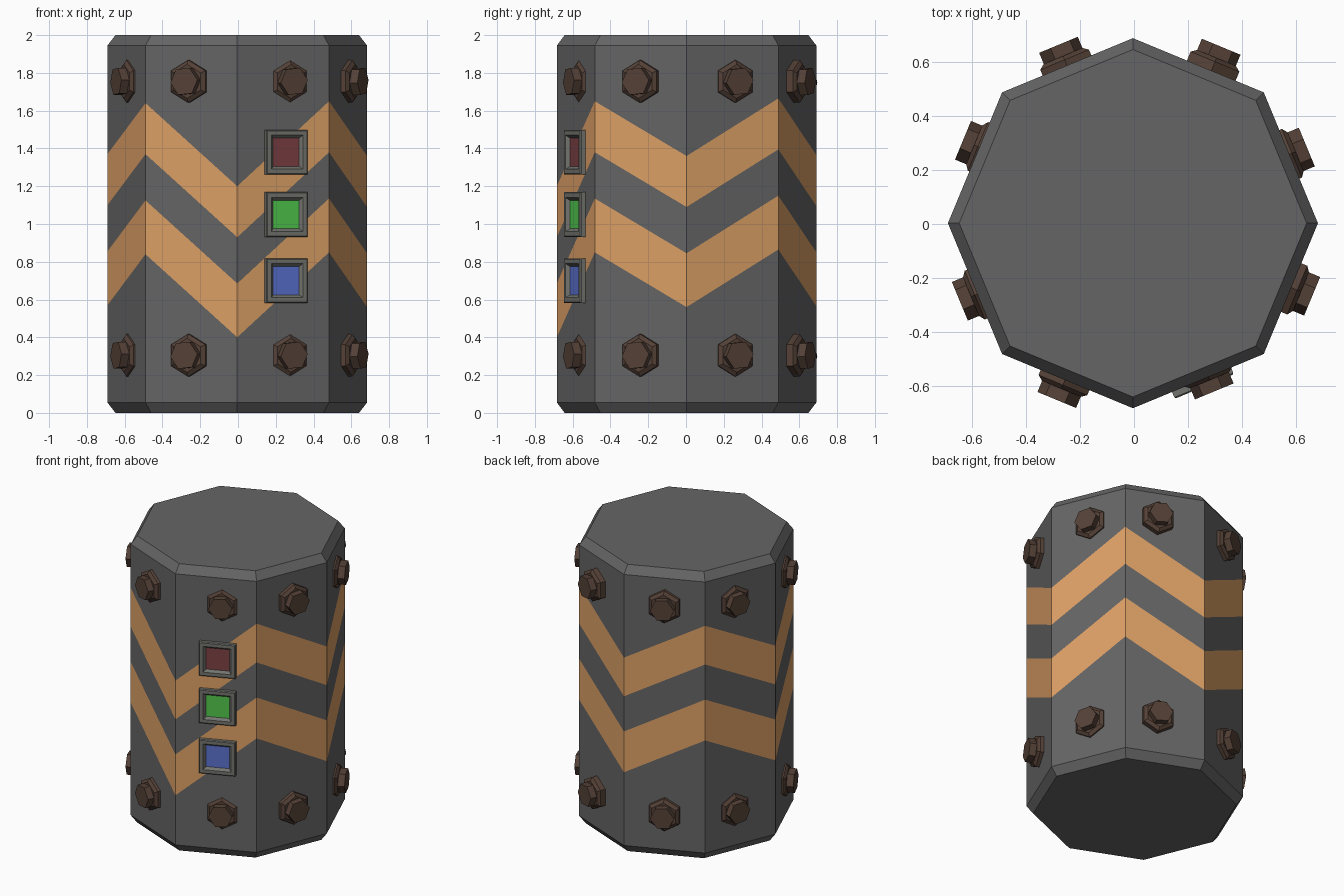
import bpy, bmesh, math
from mathutils import Matrix, Vector

if "Cube" in bpy.data.objects:
    bpy.data.objects.remove(bpy.data.objects["Cube"])

CENTRE = Vector((-0.004, 0.003, 0))
R = 0.687
APOTHEM = R * math.cos(math.pi / 8)


def material(name, rgb):
    m = bpy.data.materials.new(name)
    m.diffuse_color = (*rgb, 1)
    m.use_nodes = True
    m.node_tree.nodes["Principled BSDF"].inputs["Base Color"].default_value = m.diffuse_color
    return m


GREY = material("dark_grey", (0.13, 0.13, 0.13))
ORANGE = material("orange", (0.72, 0.35, 0.13))
BROWN = material("rusty_brown", (0.09, 0.053, 0.038))
FRAME = material("frame_grey", (0.17, 0.17, 0.155))
SCREENS = [material("blue", (0.1, 0.16, 0.6)), material("green", (0.08, 0.56, 0.07)),
           material("red", (0.2, 0.05, 0.055))]


def loft(name, rings, mats, band_mats, cap_mat=0, matrix=Matrix()):
    """Skin a list of point rings, capping both ends."""
    bm = bmesh.new()
    loops = [[bm.verts.new(p) for p in ring] for ring in rings]
    n = len(loops[0])
    for k, (a, b) in enumerate(zip(loops, loops[1:])):
        for i in range(n):
            j = (i + 1) % n
            bm.faces.new((a[i], a[j], b[j], b[i])).material_index = band_mats[k]
    bm.faces.new(loops[0][::-1])
    bm.faces.new(loops[-1]).material_index = cap_mat
    me = bpy.data.meshes.new(name)
    bm.to_mesh(me)
    bm.free()
    for m in mats:
        me.materials.append(m)
    ob = bpy.data.objects.new(name, me)
    ob.matrix_world = matrix
    bpy.context.collection.objects.link(ob)
    return ob


def ring(n, r, z, turn=0.0):
    """Regular polygon ring; z is one height or one height per corner."""
    zs = z if isinstance(z, list) else [z] * n
    return [(r * math.cos(turn + math.tau * i / n), r * math.sin(turn + math.tau * i / n), zs[i])
            for i in range(n)]


def on_side(angle, along, z):
    """Frame on a body side: local x along the side, y up, z outward."""
    out = Vector((math.cos(angle), math.sin(angle), 0))
    tan = Vector((-out.y, out.x, 0))
    pos = CENTRE + out * APOTHEM + tan * along + Vector((0, 0, z))
    m = Matrix((tan, (0, 0, 1), out)).transposed().to_4x4()
    m.translation = pos
    return m


# Octagonal body with two zigzag stripes (lower edge height at each corner)
zig = [0.56, 0.865, 0.565, 0.84, 0.57, 0.84, 0.40, 0.85]
stripe = [[z + d for z in zig] for d in (0, 0.285, 0.53, 0.80)]
body = [ring(8, R - 0.042, 0), ring(8, R, 0.055)] + [ring(8, R, s) for s in stripe]
body += [ring(8, R, 1.945), ring(8, R - 0.042, 2)]
loft("barrel_body", body, [GREY, ORANGE], [0, 0, 1, 0, 1, 0, 0],
     matrix=Matrix.Translation(CENTRE))

# Two rows of hex bolts: (sideways offset, protrusion) for each side
bolts = [(0.014, 0.07), (-0.052, 0.096), (0.002, 0.083), (-0.043, 0.066),
         (0.022, 0.07), (-0.01, 0.08), (0.04, 0.058), (0.004, 0.084)]
for row, z in (("lower", 0.305), ("upper", 1.755)):
    for i, (along, h) in enumerate(bolts):
        m = on_side(math.radians(22.5 + 45 * i), along, z)
        up = math.pi / 2
        flange = [ring(6, 0.113, -0.02, up), ring(6, 0.113, h - 0.06, up), ring(6, 0.09, h - 0.045, up)]
        loft(f"{row}_bolt_flange_{i + 1}", flange, [BROWN], [0, 0], matrix=m)
        head = [ring(6, 0.078, h - 0.06, 0.1), ring(6, 0.078, h, 0.1)]
        loft(f"{row}_bolt_head_{i + 1}", head, [BROWN], [0], matrix=m)

# Three framed indicator lights on the front right side
profile = [(0.1185, -0.01), (0.1185, 0.022), (0.113, 0.027), (0.09, 0.027), (0.075, 0.008)]
for mat, z in zip(SCREENS, (0.7, 1.05, 1.38)):
    rings = [ring(4, s * math.sqrt(2), h, math.pi / 4) for s, h in profile]
    loft(f"{mat.name}_indicator_light", rings, [FRAME, mat], [0] * 4, 1,
         on_side(math.radians(292.5), 0.013, z))
